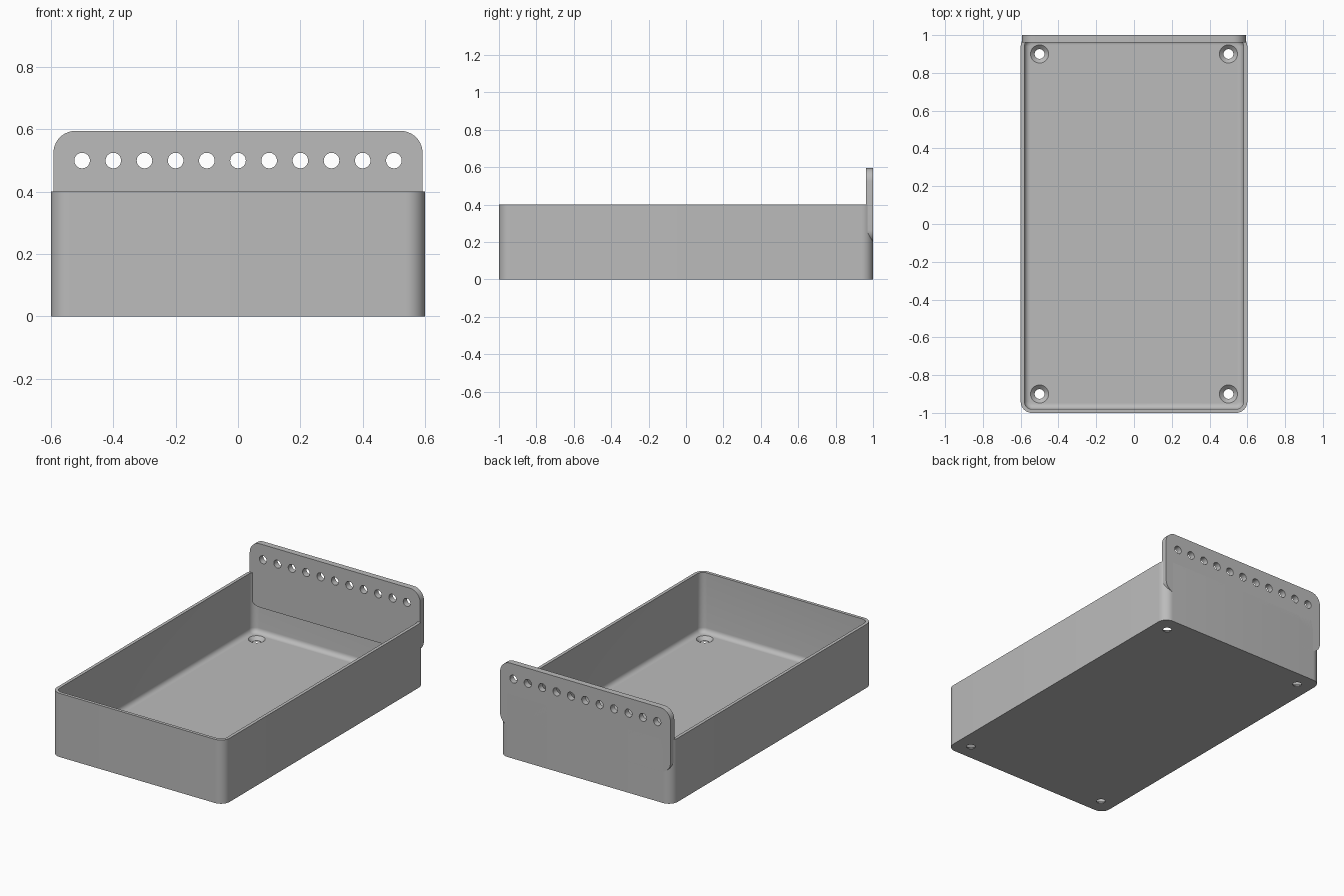
import bpy, bmesh, math
from math import cos, sin, pi

if "Cube" in bpy.data.objects:
    bpy.data.objects.remove(bpy.data.objects["Cube"])

GREY = (0.5, 0.5, 0.5, 1)
mat = bpy.data.materials.new("plain grey")
mat.use_nodes = True
mat.diffuse_color = GREY
mat.node_tree.nodes["Principled BSDF"].inputs["Base Color"].default_value = GREY


def rounded_rect(hx, hy, r, steps=10):
    """Counter-clockwise outline of a rectangle with rounded corners."""
    pts = []
    for k, (sx, sy) in enumerate([(1, 1), (-1, 1), (-1, -1), (1, -1)]):
        for i in range(steps + 1):
            a = (k + i / steps) * pi / 2
            pts.append((sx * (hx - r) + r * cos(a), sy * (hy - r) + r * sin(a)))
    return pts


def loft(name, rings):
    """Skin a list of matching point rings and cap both ends."""
    bm = bmesh.new()
    loops = [[bm.verts.new(p) for p in ring] for ring in rings]
    for a, b in zip(loops, loops[1:]):
        for i in range(len(a)):
            j = (i + 1) % len(a)
            bm.faces.new((a[i], a[j], b[j], b[i]))
    bm.faces.new(loops[0][::-1])
    bm.faces.new(loops[-1])
    bmesh.ops.recalc_face_normals(bm, faces=bm.faces)
    mesh = bpy.data.meshes.new(name)
    bm.to_mesh(mesh)
    bm.free()
    mesh.materials.append(mat)
    obj = bpy.data.objects.new(name, mesh)
    bpy.context.collection.objects.link(obj)
    return obj


def round_cutter(x, y, z, profile, along_y=False, sides=32):
    """Turned cutter; profile is (radius, offset along the axis)."""
    rings = []
    for r, h in profile:
        ring = []
        for i in range(sides):
            u, v = r * cos(2 * pi * i / sides), r * sin(2 * pi * i / sides)
            ring.append((x + u, y + h, z + v) if along_y else (x + u, y + v, z + h))
        rings.append(ring)
    return loft("hole_cutter", rings)


def cut_and_smooth(obj, cutters):
    bpy.ops.object.select_all(action="DESELECT")
    obj.select_set(True)
    bpy.context.view_layer.objects.active = obj
    for c in cutters:
        mod = obj.modifiers.new("hole", "BOOLEAN")
        mod.operation = "DIFFERENCE"
        mod.solver = "EXACT"
        mod.object = c
        bpy.ops.object.modifier_apply(modifier=mod.name)
        bpy.data.objects.remove(c)
    bpy.ops.object.shade_smooth_by_angle(angle=math.radians(30))


# Open tray: outer wall, rim, inner wall and a filleted floor
HX, HY, H, R = 0.6, 1.0, 0.4, 0.06
WALL, FLOOR, FILLET = 0.02, 0.025, 0.03
levels = [(0, 0), (0, H), (WALL, H)]
for i in range(7):
    a = i / 6 * pi / 2
    levels.append((WALL + FILLET * (1 - cos(a)), FLOOR + FILLET * (1 - sin(a))))
rings = [[(x, y, z) for x, y in rounded_rect(HX - d, HY - d, max(R - d, 0.008))]
         for d, z in levels]
tray = loft("tray", rings)

# Countersunk screw holes in the floor corners
sink = [(0.026, -0.05), (0.026, 0.004), (0.048, FLOOR), (0.048, 0.04)]
cut_and_smooth(tray, [round_cutter(x, y, 0, sink)
                      for x in (-0.5, 0.5) for y in (-0.9, 0.9)])

# Rounded back plate with a row of holes
outline = rounded_rect(0.592, 0.2, 0.07)
plate = loft("back_plate", [[(x, y, z + 0.395) for x, z in outline]
                            for y in (0.962, 1.0)])
cut_and_smooth(plate, [round_cutter(i / 10, 0.98, 0.5, [(0.025, -0.1), (0.025, 0.1)], True)
                       for i in range(-5, 6)])
